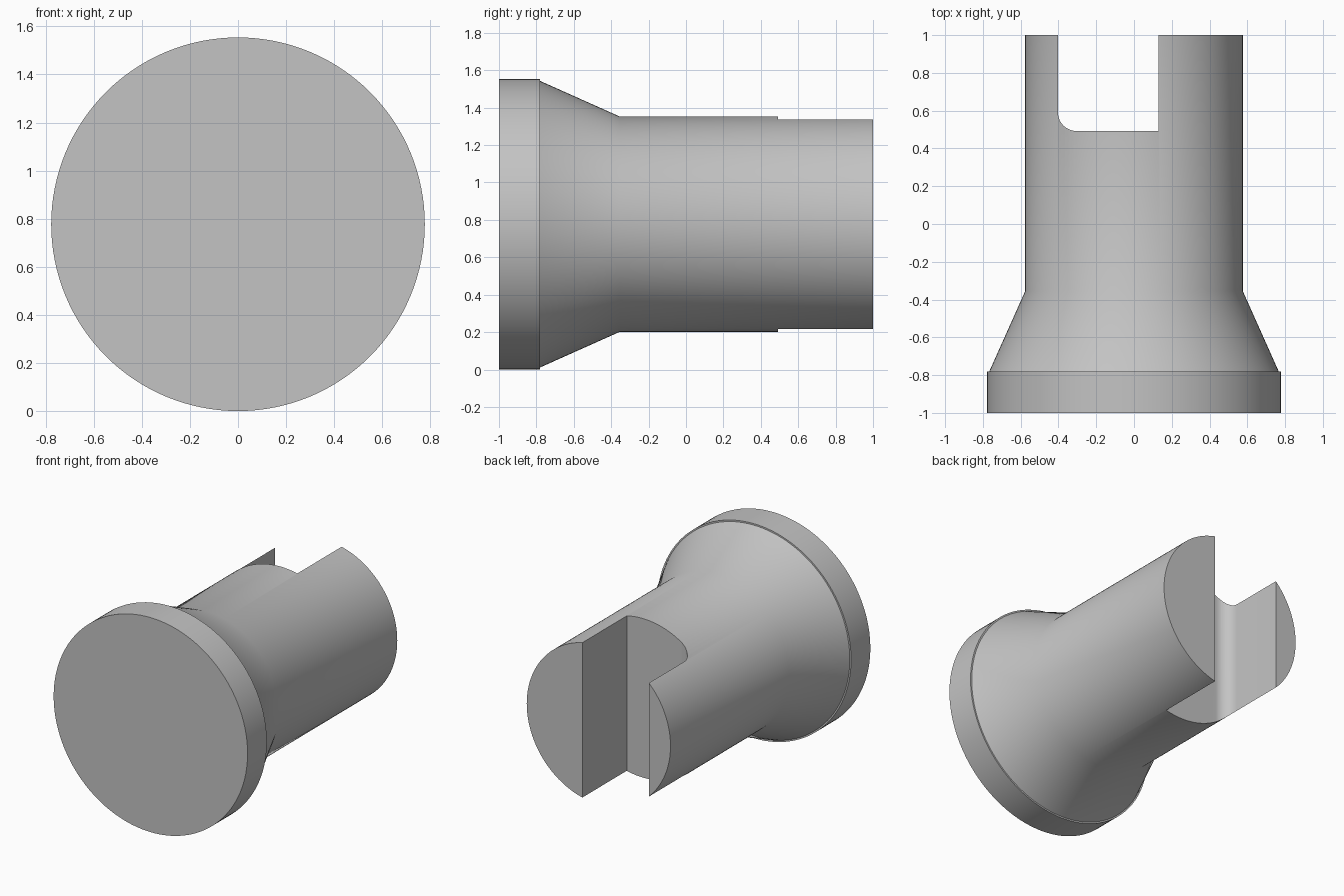
import bpy, bmesh, math

if "Cube" in bpy.data.objects:
    bpy.data.objects.remove(bpy.data.objects["Cube"], do_unlink=True)

SEGMENTS = 128
AXIS_Z = 0.777

grey = bpy.data.materials.new("plain grey")
grey.use_nodes = True
grey.diffuse_color = (0.55, 0.55, 0.55, 1)
grey.node_tree.nodes["Principled BSDF"].inputs["Base Color"].default_value = grey.diffuse_color


def make_object(name, rings):
    """Skin a closed solid through a list of equal-length point rings."""
    bm = bmesh.new()
    loops = [[bm.verts.new(p) for p in ring] for ring in rings]
    n = len(loops[0])
    for a, b in zip(loops, loops[1:]):
        for i in range(n):
            j = (i + 1) % n
            bm.faces.new((a[i], a[j], b[j], b[i]))
    bm.faces.new(loops[0])
    bm.faces.new(loops[-1])
    bmesh.ops.recalc_face_normals(bm, faces=bm.faces)
    mesh = bpy.data.meshes.new(name)
    bm.to_mesh(mesh)
    bm.free()
    mesh.materials.append(grey)
    obj = bpy.data.objects.new(name, mesh)
    bpy.context.collection.objects.link(obj)
    return obj


def circle(radius, y):
    angles = [math.tau * i / SEGMENTS for i in range(SEGMENTS)]
    return [(radius * math.cos(a), y, AXIS_Z + radius * math.sin(a)) for a in angles]


# Turned body: flange, small step, tapered neck, straight shank
profile = [(0.777, -1), (0.777, -0.78), (0.766, -0.78), (0.576, -0.355), (0.576, 1)]
body = make_object("flanged_shank", [circle(r, y) for r, y in profile])

# Slot cutter with one rounded inner corner
left, right, floor, fillet = -0.403, 0.13, 0.492, 0.1
outline = [(right, 1.2), (left, 1.2)]
for i in range(13):
    a = math.pi + math.pi / 2 * i / 12
    outline.append((left + fillet + fillet * math.cos(a),
                    floor + fillet + fillet * math.sin(a)))
outline.append((right, floor))
cutter = make_object("slot_cutter", [[(x, y, z) for x, y in outline] for z in (-0.5, 2)])
cutter.hide_render = True

# Cut the slot, then drop the cutter
cut = body.modifiers.new("slot", "BOOLEAN")
cut.operation = "DIFFERENCE"
cut.solver = "EXACT"
cut.object = cutter
bpy.ops.object.select_all(action="DESELECT")
body.select_set(True)
bpy.context.view_layer.objects.active = body
bpy.ops.object.modifier_apply(modifier=cut.name)
bpy.data.objects.remove(cutter, do_unlink=True)

# Smooth the round surfaces and keep the machined edges crisp
bpy.ops.object.shade_smooth_by_angle(angle=math.radians(30))
